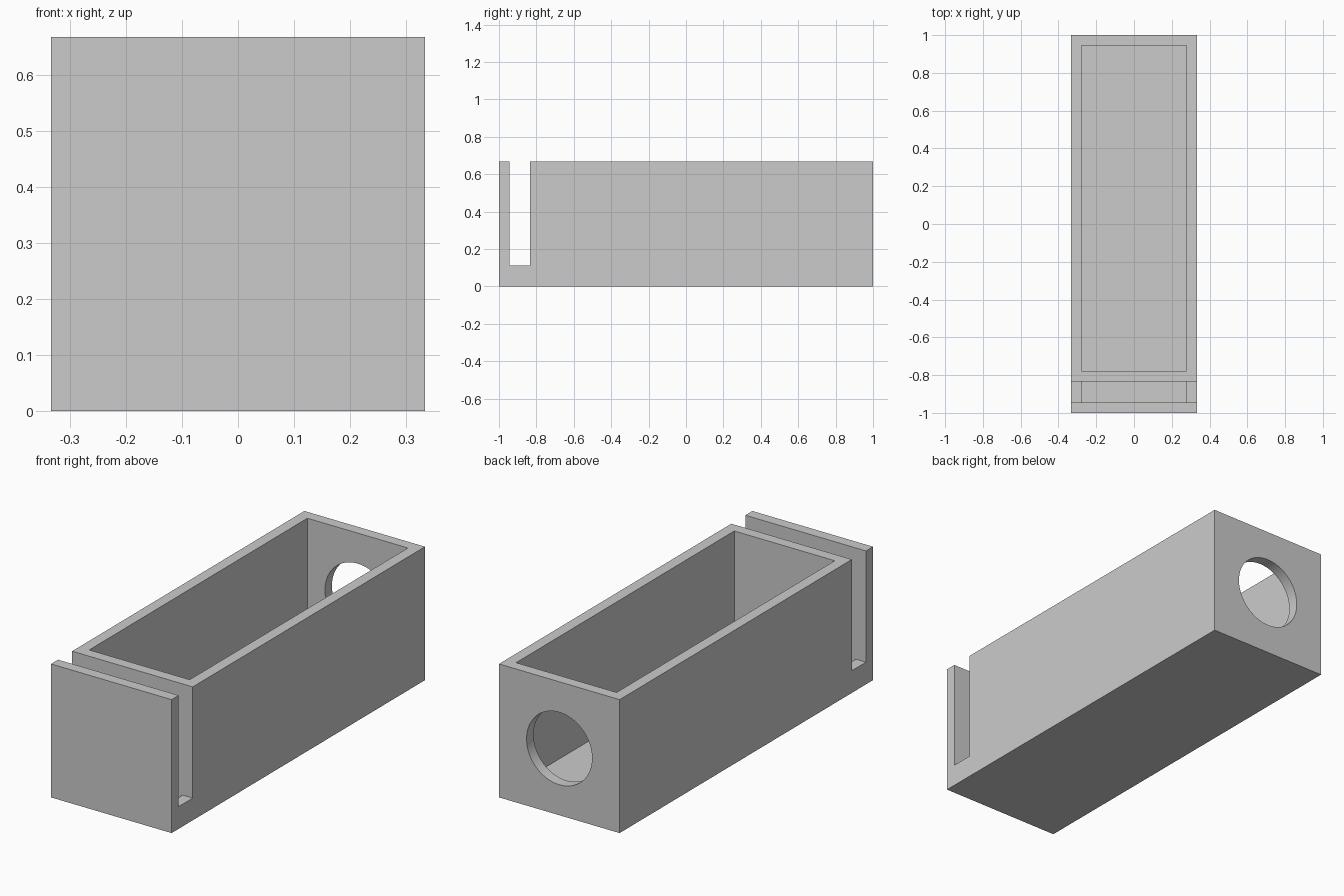
import bpy
import math

default = bpy.data.objects.get("Cube")
if default:
    bpy.data.objects.remove(default, do_unlink=True)

WALL = 1 / 18
HALF = 1 / 3
HEIGHT = 2 / 3
TOP = HEIGHT + 0.1        # cutters reach above the rim
SLOT = (-1 + WALL, -1 + 3 * WALL)

grey = bpy.data.materials.new("plain grey")
grey.use_nodes = True
colour = (0.6, 0.6, 0.6, 1)
grey.diffuse_color = colour
grey.node_tree.nodes["Principled BSDF"].inputs["Base Color"].default_value = colour


def block(name, half_width, ys, zs):
    """Box centred on x, spanning the given y and z ranges."""
    bpy.ops.mesh.primitive_cube_add(
        size=1, location=(0, sum(ys) / 2, sum(zs) / 2))
    ob = bpy.context.object
    ob.name = name
    ob.scale = (2 * half_width, ys[1] - ys[0], zs[1] - zs[0])
    bpy.ops.object.transform_apply(location=True, rotation=False, scale=True)
    return ob


# Solid outer body
body = block("box_body", HALF, (-1, 1), (0, HEIGHT))
body.data.materials.append(grey)

cutters = [
    # Main compartment
    block("compartment_cutter", HALF - WALL, (SLOT[1] + WALL, 1 - WALL), (WALL, TOP)),
    # Slot open at both sides, for a sliding panel
    block("slot_cutter", HALF + 0.1, SLOT, (2 * WALL, TOP)),
    # Deeper channel in the slot floor
    block("channel_cutter", HALF - WALL, SLOT, (WALL, TOP)),
]

# Round opening in the back wall
bpy.ops.mesh.primitive_cylinder_add(
    vertices=96, radius=0.181, depth=4 * WALL,
    location=(0, 1 - WALL / 2, HEIGHT / 2), rotation=(math.pi / 2, 0, 0))
bpy.context.object.name = "hole_cutter"
cutters.append(bpy.context.object)

# Cut each opening, then discard its cutter
bpy.context.view_layer.objects.active = body
for cutter in cutters:
    cut = body.modifiers.new(cutter.name, "BOOLEAN")
    cut.operation = "DIFFERENCE"
    cut.solver = "EXACT"
    cut.object = cutter
    bpy.ops.object.modifier_apply(modifier=cut.name)
    bpy.data.objects.remove(cutter, do_unlink=True)

bpy.ops.object.select_all(action="DESELECT")
body.select_set(True)
bpy.ops.object.shade_smooth_by_angle(angle=math.radians(30))
